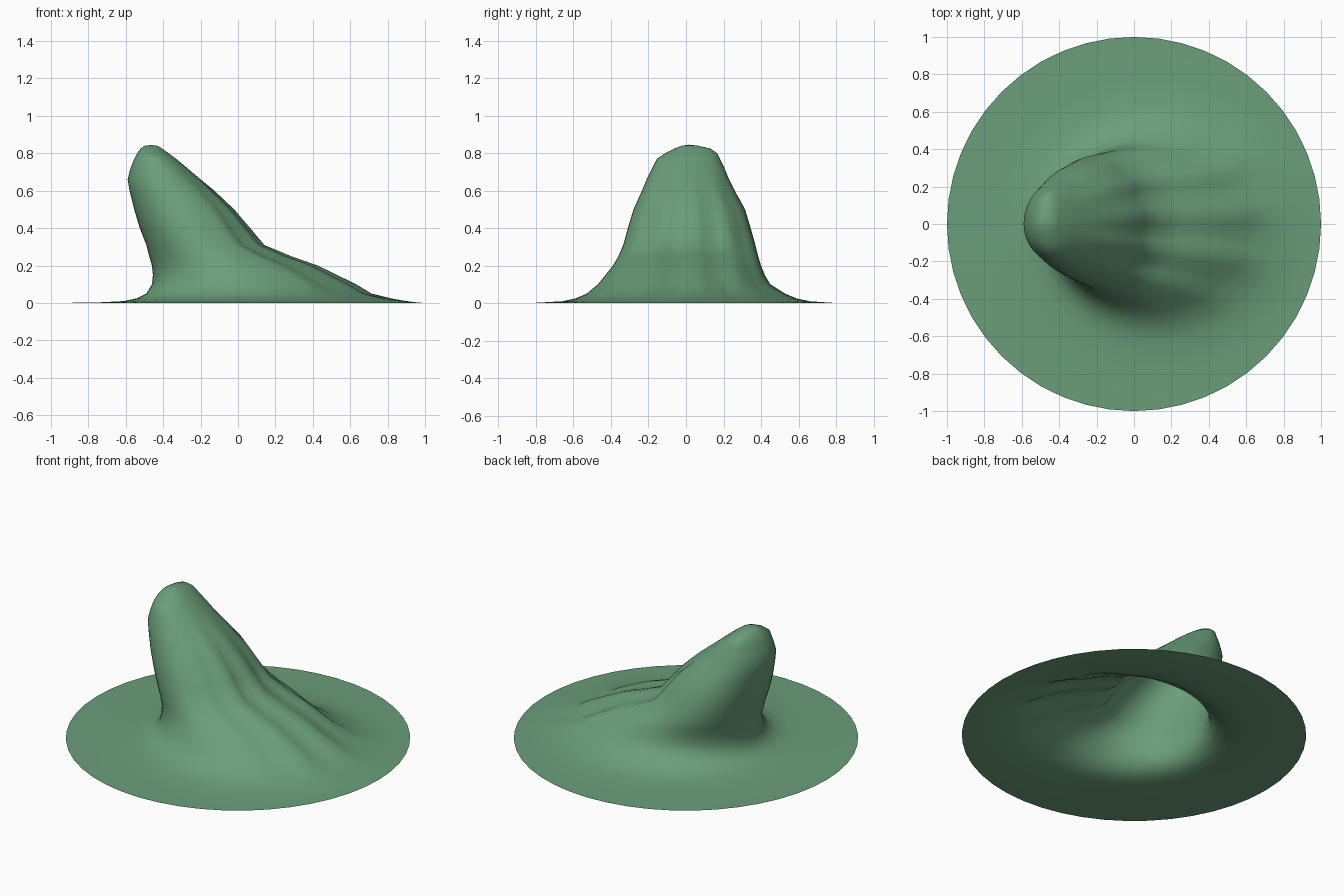
import bpy
import bmesh
from math import sin, cos, pi, radians

SIDES = 48

# Contour rings of the leaning hill: height, right, left, front, back extents
RINGS = [
    (0.00, -1.00, 1.00, -1.00, 1.00),
    (0.002, -0.76, 0.96, -0.80, 0.78),
    (0.01, -0.61, 0.90, -0.66, 0.66),
    (0.025, -0.54, 0.81, -0.59, 0.59),
    (0.05, -0.49, 0.70, -0.53, 0.53),
    (0.10, -0.46, 0.60, -0.47, 0.45),
    (0.15, -0.455, 0.50, -0.43, 0.42),
    (0.20, -0.46, 0.40, -0.39, 0.40),
    (0.25, -0.475, 0.26, -0.36, 0.385),
    (0.31, -0.49, 0.12, -0.335, 0.37),
    (0.40, -0.525, 0.05, -0.31, 0.345),
    (0.50, -0.555, -0.03, -0.28, 0.315),
    (0.60, -0.58, -0.13, -0.235, 0.26),
    (0.66, -0.59, -0.20, -0.21, 0.23),
    (0.72, -0.575, -0.27, -0.18, 0.205),
    (0.77, -0.555, -0.33, -0.155, 0.18),
    (0.80, -0.54, -0.37, -0.11, 0.165),
    (0.825, -0.52, -0.405, -0.06, 0.13),
    (0.84, -0.50, -0.43, -0.02, 0.06),
]


def make_material(name, color):
    material = bpy.data.materials.new(name)
    material.use_nodes = True
    material.diffuse_color = color
    material.node_tree.nodes["Principled BSDF"].inputs["Base Color"].default_value = color
    return material


def ring_points(height, right, left, front, back):
    """An egg-shaped contour with soft folds running down the tail."""
    middle, half = (left + right) / 2, (left - right) / 2
    points = []
    for step in range(SIDES):
        angle = 2 * pi * step / SIDES
        depth = back if sin(angle) > 0 else -front
        x, y = middle + half * cos(angle), depth * sin(angle)
        # Folds fade out at the rim, at the peak and away from the tail
        fade = max(0, cos(angle)) * min(1, height * 10) * max(0, 0.7 - height)
        fold = fade * 0.06 * sin(angle * 11)
        points.append((x + fold, y, height))
    return points


def build_hill():
    bm = bmesh.new()
    loops = [[bm.verts.new(p) for p in ring_points(*ring)] for ring in RINGS]

    # Skin between neighbouring contours, open underneath
    for low, high in zip(loops, loops[1:]):
        for i in range(SIDES):
            j = (i + 1) % SIDES
            bm.faces.new((low[i], low[j], high[j], high[i]))

    # Rounded peak
    peak = bm.verts.new((-0.465, 0.015, 0.845))
    top = loops[-1]
    for i in range(SIDES):
        bm.faces.new((top[i], top[(i + 1) % SIDES], peak))

    mesh = bpy.data.meshes.new("leaning_hill")
    bm.to_mesh(mesh)
    bm.free()
    hill = bpy.data.objects.new("leaning_hill", mesh)
    bpy.context.collection.objects.link(hill)
    return hill


default_cube = bpy.data.objects.get("Cube")
if default_cube:
    bpy.data.objects.remove(default_cube, do_unlink=True)

hill = build_hill()
hill.data.materials.append(make_material("grass_green", (0.147, 0.342, 0.195, 1)))

bpy.ops.object.select_all(action="DESELECT")
hill.select_set(True)
bpy.context.view_layer.objects.active = hill
bpy.ops.object.shade_smooth_by_angle(angle=radians(40))
